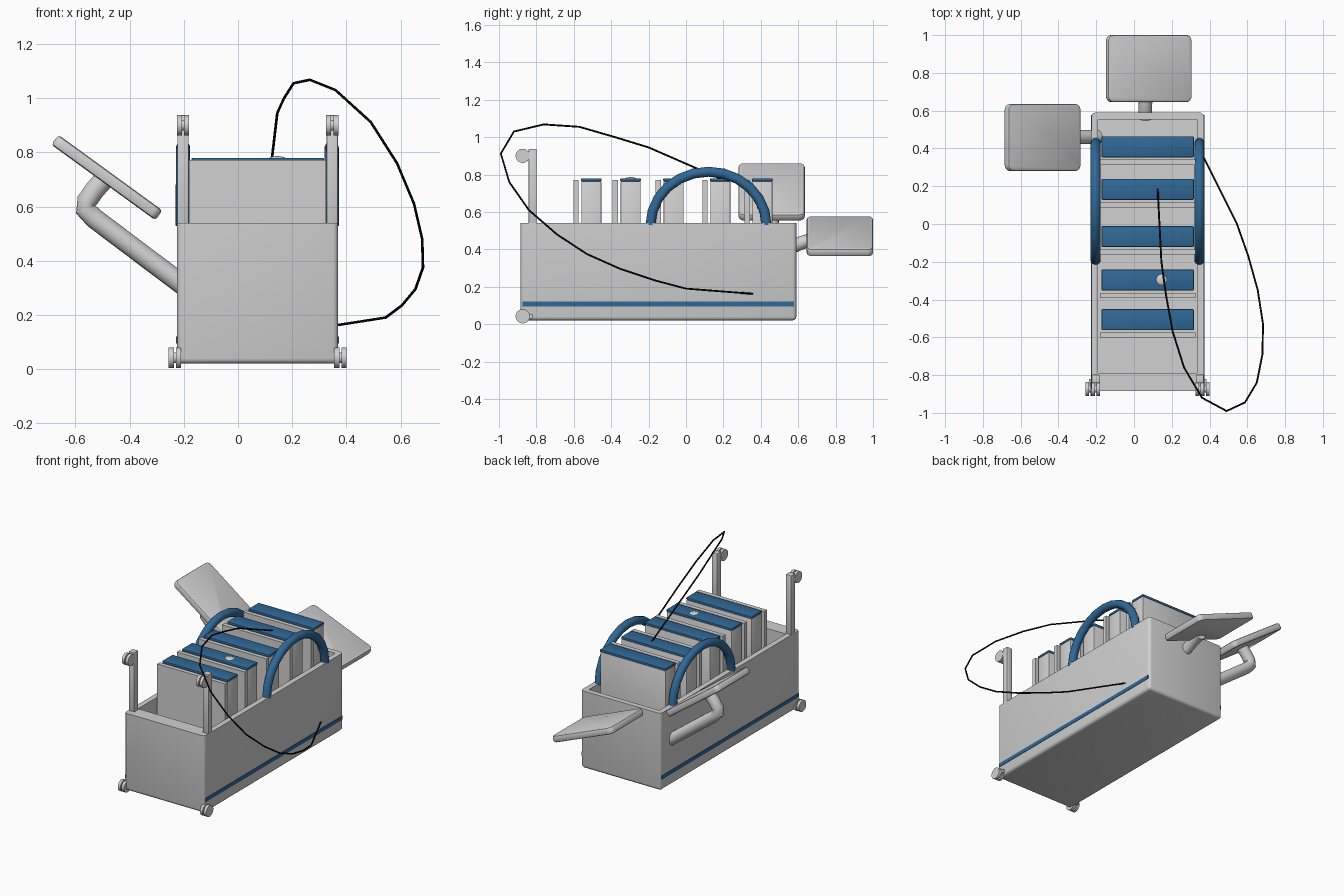
import bpy, bmesh, math
from mathutils import Matrix, Vector

cube = bpy.data.objects.get("Cube")
if cube:
    bpy.data.objects.remove(cube, do_unlink=True)


def material(name, rgb):
    m = bpy.data.materials.new(name)
    m.use_nodes = True
    m.diffuse_color = (*rgb, 1)
    m.node_tree.nodes["Principled BSDF"].inputs["Base Color"].default_value = (*rgb, 1)
    return m


GREY = material("light grey", (0.64, 0.64, 0.64))
BLUE = material("blue", (0.03, 0.14, 0.31))
BLACK = material("black", (0.005, 0.005, 0.005))


def finish(name, bm, mat):
    bmesh.ops.recalc_face_normals(bm, faces=bm.faces)
    me = bpy.data.meshes.new(name)
    bm.to_mesh(me)
    bm.free()
    ob = bpy.data.objects.new(name, me)
    bpy.context.collection.objects.link(ob)
    me.materials.append(mat)
    bpy.ops.object.select_all(action="DESELECT")
    ob.select_set(True)
    bpy.context.view_layer.objects.active = ob
    bpy.ops.object.shade_smooth_by_angle(angle=math.radians(40))
    return ob


def box(name, lo, hi, mat, bevel=0.0):
    bm = bmesh.new()
    lo, hi = Vector(lo), Vector(hi)
    size = Matrix.Diagonal((*(hi - lo), 1))
    bmesh.ops.create_cube(bm, size=1, matrix=Matrix.Translation((lo + hi) / 2) @ size)
    if bevel:
        bmesh.ops.bevel(bm, geom=bm.edges[:], offset=bevel, segments=2,
                        profile=0.5, affect="EDGES")
    return finish(name, bm, mat)


def tube(name, points, radius, mat, sides=12):
    """Sweep a circle along a path, with flat end caps."""
    pts = [Vector(p) for p in points]
    bm = bmesh.new()
    rings, side = [], None
    for i, p in enumerate(pts):
        t = (pts[min(i + 1, len(pts) - 1)] - pts[max(i - 1, 0)]).normalized()
        side = t.orthogonal() if side is None else side - t * side.dot(t)
        side.normalize()
        up = t.cross(side)
        angles = [math.tau * k / sides for k in range(sides)]
        rings.append([bm.verts.new(p + radius * (side * math.cos(a) + up * math.sin(a)))
                      for a in angles])
    for a, b in zip(rings, rings[1:]):
        for k in range(sides):
            n = (k + 1) % sides
            bm.faces.new((a[k], a[n], b[n], b[k]))
    bm.faces.new(rings[0])
    bm.faces.new(rings[-1])
    return finish(name, bm, mat)


def board(name, centre, length, width, thick, angle):
    """Rounded rectangular board, tipped up toward -x."""
    bm = bmesh.new()
    bmesh.ops.create_cube(bm, size=1, matrix=Matrix.Diagonal((length, width, thick, 1)))
    upright = [e for e in bm.edges if abs(e.verts[0].co.z - e.verts[1].co.z) > thick / 2]
    bmesh.ops.bevel(bm, geom=upright, offset=0.03, segments=4, profile=0.5, affect="EDGES")
    rims = [e for e in bm.edges if abs(e.verts[0].co.z - e.verts[1].co.z) < 1e-5]
    bmesh.ops.bevel(bm, geom=rims, offset=0.012, segments=2, profile=0.5, affect="EDGES")
    bm.transform(Matrix.Translation(centre) @ Matrix.Rotation(math.radians(angle), 4, "Y"))
    return finish(name, bm, GREY)


# Open-topped body
LEFT, RIGHT, FRONT, BACK, TOP = 0.37, -0.225, -0.885, 0.59, 0.54
bm = bmesh.new()
size = Matrix.Diagonal((LEFT - RIGHT, BACK - FRONT, TOP - 0.02, 1))
centre = ((LEFT + RIGHT) / 2, (FRONT + BACK) / 2, (TOP + 0.02) / 2)
bmesh.ops.create_cube(bm, size=1, matrix=Matrix.Translation(centre) @ size)
top = max(bm.faces, key=lambda f: f.calc_center_median().z)
outer = [e for e in bm.edges if e not in top.edges[:]]
bmesh.ops.bevel(bm, geom=outer, offset=0.02, segments=3, profile=0.5, affect="EDGES")
top = max(bm.faces, key=lambda f: f.calc_center_median().z)
bmesh.ops.inset_region(bm, faces=[top], thickness=0.036)
for v in top.verts:
    if v.co.y < 0:
        v.co.y = -0.79
floor = bmesh.ops.extrude_discrete_faces(bm, faces=[top])["faces"][0]
for v in floor.verts:
    v.co.z = 0.14
finish("body", bm, GREY)

# Side stripes
for side, x in (("left", LEFT), ("right", RIGHT)):
    box(side + "_stripe", (x - 0.003, FRONT + 0.012, 0.095), (x + 0.003, BACK - 0.012, 0.12), BLUE)

# Upright files with a blue cap, each behind a thin divider
for i, y in enumerate((-0.56, -0.35, -0.12, 0.13, 0.355)):
    box(f"divider_{i + 1}", (-0.18, y - 0.042, 0.14), (0.325, y - 0.014, 0.772), GREY)
    box(f"file_{i + 1}", (-0.17, y, 0.14), (0.315, y + 0.107, 0.764), GREY, 0.004)
    box(f"file_cap_{i + 1}", (-0.172, y - 0.002, 0.763), (0.317, y + 0.109, 0.78), BLUE, 0.006)

# Small knob on the second file
bm = bmesh.new()
bmesh.ops.create_uvsphere(bm, u_segments=16, v_segments=8, radius=0.03,
                          matrix=Matrix.Translation((0.145, -0.295, 0.777))
                          @ Matrix.Diagonal((1, 1, 0.3, 1)))
finish("knob", bm, GREY)

# Arched handles
for side, x in (("left", 0.346), ("right", -0.203)):
    arch = [(x, 0.12 - 0.31 * math.cos(a), 0.53 + 0.285 * math.sin(a))
            for a in (math.pi * k / 12 for k in range(13))]
    tube(side + "_handle", arch, 0.027, BLUE)

# Posts and twin wheels
for side, post_x, low_x in (("left", 0.348, 0.378), ("right", -0.203, -0.233)):
    box(side + "_post", (post_x - 0.021, -0.842, 0.5), (post_x + 0.021, -0.798, 0.937), GREY, 0.005)
    for level, x, z in (("upper", post_x, 0.9), ("lower", low_x, 0.042)):
        for part, dx, half, r in (("inner", -0.0135, 0.0095, 0.038),
                                  ("outer", 0.0135, 0.0095, 0.038), ("hub", 0, 0.02, 0.02)):
            tube(f"{side}_{level}_wheel_{part}",
                 [(x + dx - half, -0.873, z), (x + dx + half, -0.873, z)], r, GREY, 20)
        box(f"{side}_{level}_bracket", (x - 0.006, -0.873, z - 0.012),
            (x + 0.006, -0.82, z + 0.012), GREY)

# Boards on bent arms
board("side_board", (-0.484, 0.458, 0.707), 0.475, 0.355, 0.045, 36)
tube("side_arm", [(-0.19, 0.46, 0.3), (-0.4, 0.46, 0.458), (-0.53, 0.46, 0.556),
                  (-0.563, 0.46, 0.59), (-0.558, 0.46, 0.62), (-0.53, 0.46, 0.66),
                  (-0.495, 0.46, 0.7)], 0.038, GREY, 16)
board("back_board", (0.078, 0.823, 0.47), 0.48, 0.355, 0.045, 22)
tube("back_arm", [(0.06, 0.56, 0.41), (0.06, 0.62, 0.436), (0.062, 0.68, 0.455),
                  (0.07, 0.73, 0.46)], 0.036, GREY, 16)

# Hanging cable
tube("cable", [(0.125, 0.19, 0.775), (0.145, -0.2, 0.945), (0.17, -0.38, 1.0),
               (0.205, -0.57, 1.055), (0.265, -0.76, 1.068), (0.36, -0.92, 1.03),
               (0.49, -0.99, 0.912), (0.587, -0.945, 0.76), (0.65, -0.84, 0.61),
               (0.68, -0.69, 0.48), (0.683, -0.53, 0.375), (0.655, -0.35, 0.295),
               (0.605, -0.17, 0.235), (0.545, 0, 0.19), (0.365, 0.36, 0.162)],
     0.005, BLACK, 8)
